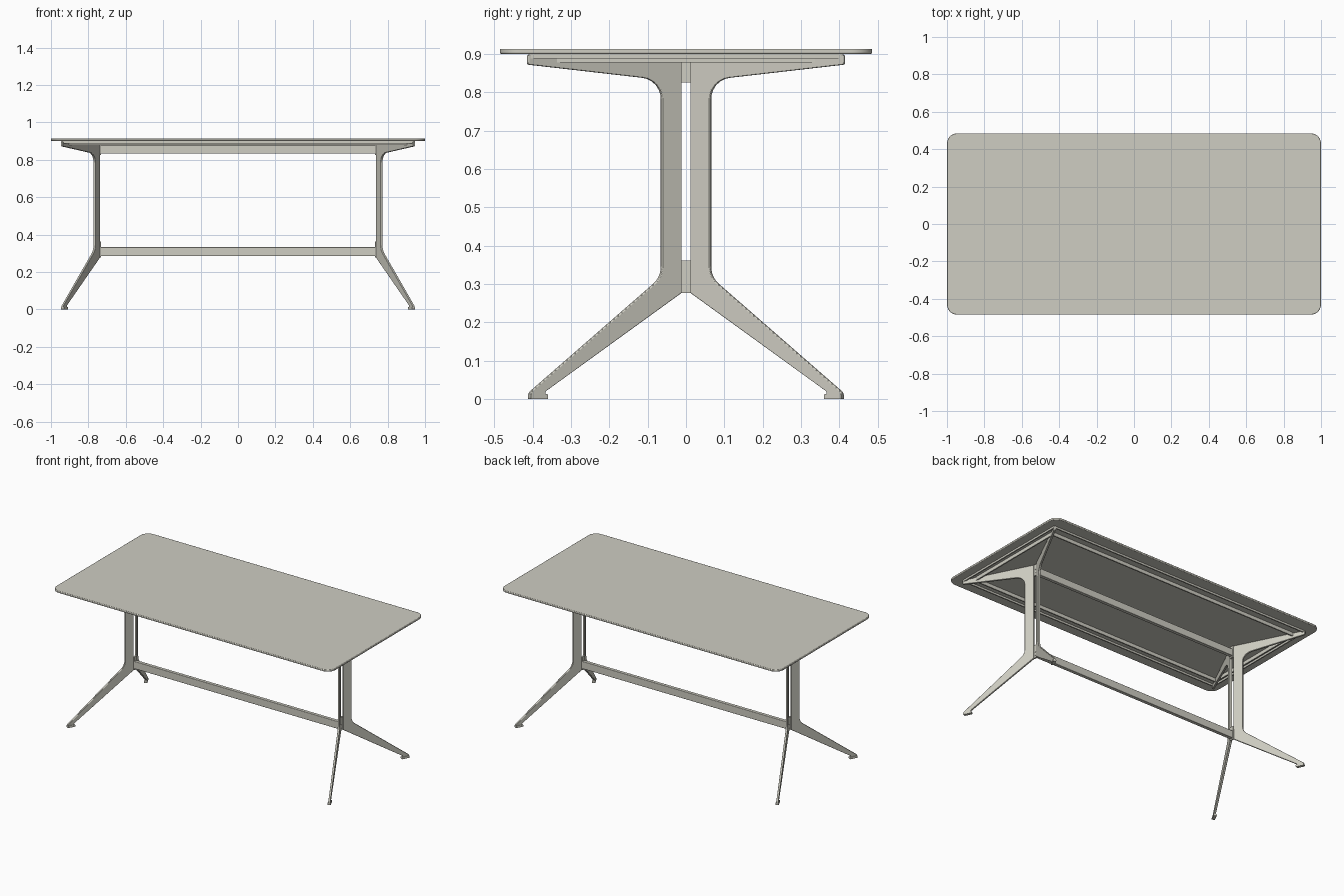
import bpy, bmesh, math
from mathutils import Vector

cube = bpy.data.objects.get("Cube")
if cube:
    bpy.data.objects.remove(cube, do_unlink=True)

mat = bpy.data.materials.new("warm pale grey")
mat.use_nodes = True
COLOUR = (0.62, 0.61, 0.54, 1)
mat.diffuse_color = COLOUR
mat.node_tree.nodes["Principled BSDF"].inputs["Base Color"].default_value = COLOUR


def fillet(points, steps=6):
    """Round each (a, b, radius) corner of a closed outline."""
    out = []
    n = len(points)
    for i, (a, b, r) in enumerate(points):
        p = Vector((a, b))
        if r == 0:
            out.append(p)
            continue
        u = (Vector(points[i - 1][:2]) - p).normalized()
        v = (Vector(points[(i + 1) % n][:2]) - p).normalized()
        half = u.angle(v) / 2
        centre = p + (u + v).normalized() * (r / math.sin(half))
        start = p + u * (r / math.tan(half)) - centre
        end = p + v * (r / math.tan(half)) - centre
        for k in range(steps + 1):
            t = k / steps
            out.append(centre + start.lerp(end, t).normalized() * r)
    return out


def prism(name, outline, place, direction, bevel=0.0, mirror=(False, False)):
    """Extrude an outline, placed in space by a rule, along a direction."""
    bm = bmesh.new()
    face = bm.faces.new([bm.verts.new(place(p)) for p in outline])
    grown = bmesh.ops.extrude_face_region(bm, geom=[face])["geom"]
    bmesh.ops.translate(bm, vec=direction,
                        verts=[g for g in grown if isinstance(g, bmesh.types.BMVert)])
    bmesh.ops.recalc_face_normals(bm, faces=bm.faces)
    mesh = bpy.data.meshes.new(name)
    bm.to_mesh(mesh)
    bm.free()
    obj = bpy.data.objects.new(name, mesh)
    bpy.context.collection.objects.link(obj)
    mesh.materials.append(mat)
    if bevel:
        mod = obj.modifiers.new("soft edges", "BEVEL")
        mod.width, mod.segments = bevel, 2
        mod.limit_method, mod.angle_limit = "ANGLE", math.radians(50)
    if any(mirror):
        mod = obj.modifiers.new("mirror", "MIRROR")
        mod.use_axis = (mirror[0], mirror[1], False)
    bpy.ops.object.select_all(action="DESELECT")
    obj.select_set(True)
    bpy.context.view_layer.objects.active = obj
    bpy.ops.object.shade_smooth_by_angle(angle=math.radians(35))
    return obj


def box(name, x, y, z, mirror=(False, False), bevel=0.0):
    corners = [(x[0], y[0]), (x[1], y[0]), (x[1], y[1]), (x[0], y[1])]
    return prism(name, corners, lambda p: (p[0], p[1], z[0]),
                 Vector((0, 0, z[1] - z[0])), bevel, mirror)


# Table top with rounded corners
top = fillet([(-1, -0.485, 0.055), (1, -0.485, 0.055),
              (1, 0.485, 0.055), (-1, 0.485, 0.055)], 8)
prism("table_top", top, lambda p: (p[0], p[1], 0.9), Vector((0, 0, 0.013)), 0.003)

# Splayed legs: flat plates standing on a diagonal
ALONG = Vector((1, 2, 0)).normalized()
ACROSS = Vector((2, -1, 0)).normalized()


def diagonal(thickness):
    return lambda p: Vector((0.742 + (p[0] - 0.013) / 2, p[0], p[1])) - ACROSS * thickness / 2


leg = fillet([(0.013, 0.277, 0), (0.368, 0.02, 0), (0.368, 0.008, 0), (0.408, 0.008, 0),
              (0.408, 0.018, 0.006), (0.064, 0.318, 0.06), (0.064, 0.832, 0.055),
              (0.413, 0.872, 0.006), (0.413, 0.897, 0.003), (0.013, 0.897, 0)])
prism("legs", leg, diagonal(0.012), ACROSS * 0.012, 0.002, (True, True))

# Foot pads
pad = fillet([(0.364, 0, 0.002), (0.408, 0, 0.002), (0.408, 0.014, 0.004), (0.364, 0.014, 0.004)], 3)
prism("foot_pads", pad, diagonal(0.018), ACROSS * 0.018, 0, (True, True))

# Stretchers between the leg pairs
box("lower_stretcher", (-0.735, 0.735), (-0.011, 0.011), (0.285, 0.333), bevel=0.002)
box("upper_stretcher", (-0.735, 0.735), (-0.011, 0.011), (0.833, 0.878), bevel=0.002)

# Brackets joining legs and stretchers, with screws
for label, low, high, screws in (("lower", 0.277, 0.362, (0.292, 0.315)),
                                 ("upper", 0.825, 0.897, (0.84, 0.865))):
    box(label + "_brackets", (0.733, 0.743), (-0.014, 0.014), (low, high), (True, False))
    for z in screws:
        ring = [(0.004 * math.cos(a * math.tau / 12), z + 0.004 * math.sin(a * math.tau / 12))
                for a in range(12)]
        prism(label + "_screws", ring, lambda p: (0.742, p[0], p[1]),
              Vector((0.003, 0, 0)), 0, (True, False))

# Support frame under the top: inner and outer rails
for label, x, y, low in (("inner", 0.91, 0.35, 0.878), ("outer", 0.945, 0.41, 0.888)):
    box(label + "_long_rails", (-x, x), (y - 0.008, y), (low, 0.9), (False, True))
    box(label + "_end_rails", (x - 0.008, x), (-y, y), (low, 0.9), (True, False))
